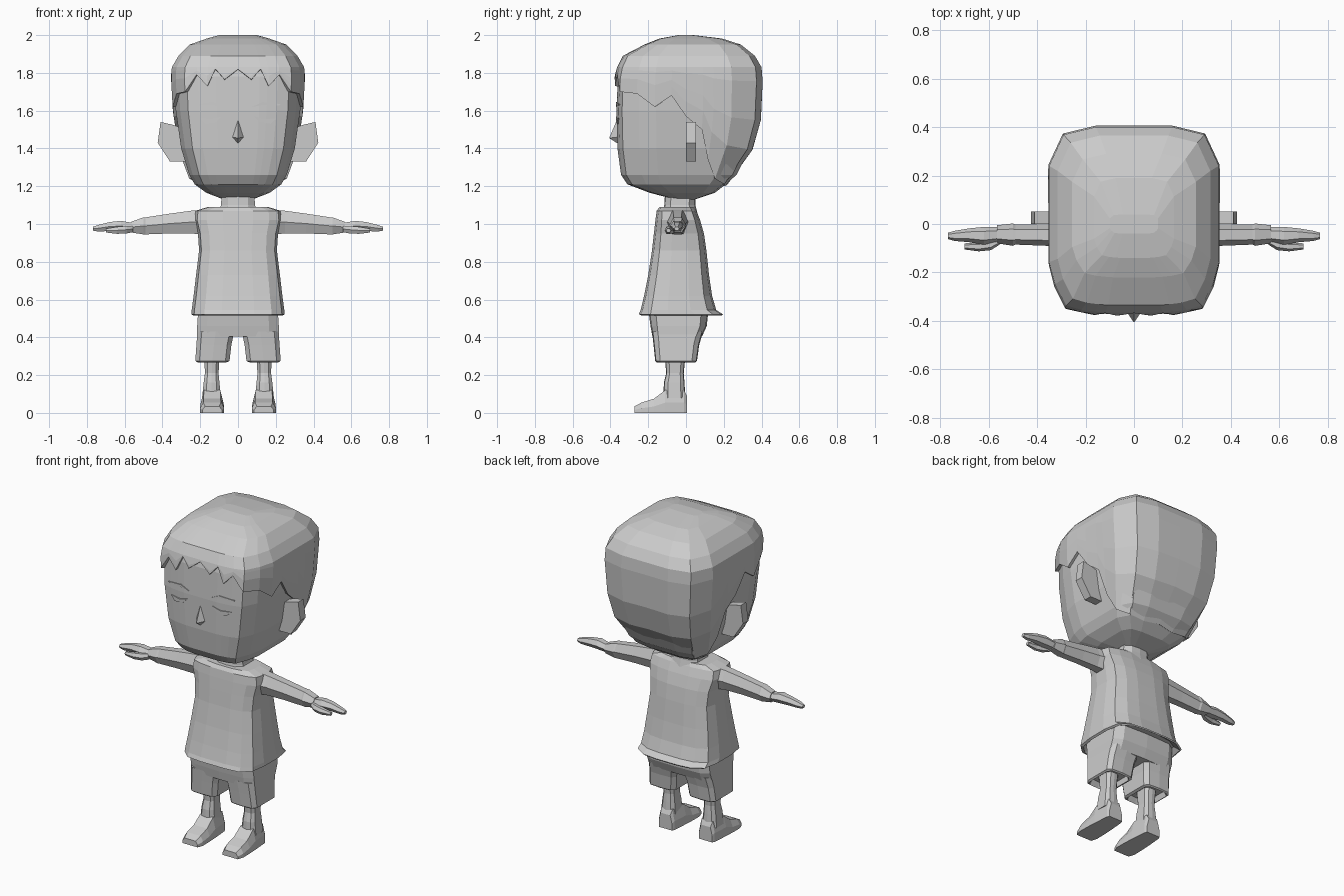
import bpy, bmesh
from mathutils import Vector

if "Cube" in bpy.data.objects:
    bpy.data.objects.remove(bpy.data.objects["Cube"])

mat = bpy.data.materials.new("plain grey")
mat.diffuse_color = (0.6, 0.6, 0.6, 1)
mat.use_nodes = True
mat.node_tree.nodes["Principled BSDF"].inputs["Base Color"].default_value = mat.diffuse_color


def finish(name, bm, mirror=False, solid=0):
    bmesh.ops.recalc_face_normals(bm, faces=bm.faces)
    me = bpy.data.meshes.new(name)
    bm.to_mesh(me)
    bm.free()
    me.materials.append(mat)
    ob = bpy.data.objects.new(name, me)
    bpy.context.collection.objects.link(ob)
    if solid:
        m = ob.modifiers.new("thickness", 'SOLIDIFY')
        m.thickness, m.offset = solid, -1
    if mirror:
        m = ob.modifiers.new("mirror", 'MIRROR')
        m.use_mirror_merge = False
    return ob


def loft(name, rings, caps=(True, True), **kw):
    """Skin a list of closed point rings that all have the same length."""
    bm = bmesh.new()
    vs = [[bm.verts.new(p) for p in r] for r in rings]
    n = len(rings[0])
    for a, b in zip(vs, vs[1:]):
        for i in range(n):
            j = (i + 1) % n
            bm.faces.new((a[i], a[j], b[j], b[i]))
    if caps[0]:
        bm.faces.new(vs[0])
    if caps[1]:
        bm.faces.new(vs[-1])
    return finish(name, bm, **kw)


def box_ring(z, x0, x1, y0, y1, c=0.2):
    """Horizontal rectangle with cut corners and a slightly bowed front and back."""
    w, d, m = (x1 - x0) * c, (y1 - y0) * c, (x0 + x1) / 2
    return [(x0 + w, y0 + d * .15, z), (m, y0, z), (x1 - w, y0 + d * .15, z),
            (x1, y0 + d, z), (x1, y1 - d, z), (x1 - w, y1 - d * .15, z),
            (m, y1, z), (x0 + w, y1 - d * .15, z), (x0, y1 - d, z), (x0, y0 + d, z)]


def limb_ring(x, y0, y1, z0, z1):
    """Six-sided section across an arm."""
    zm = (z0 + z1) / 2
    t = (y1 - y0) * .25
    return [(x, y0 + t, z0), (x, y1 - t, z0), (x, y1, zm),
            (x, y1 - t, z1), (x, y0 + t, z1), (x, y0, zm)]


# Head profile: height, half width, front, back
PROFILE = [(1.13, .08, -.06, .05), (1.165, .175, -.20, .16), (1.21, .24, -.325, .22),
           (1.26, .27, -.36, .28), (1.40, .315, -.38, .355), (1.60, .345, -.385, .41),
           (1.78, .355, -.378, .405), (1.83, .35, -.365, .40), (1.89, .315, -.335, .365),
           (1.95, .255, -.22, .29), (1.982, .165, -.14, .19), (2.0, .10, -.04, .04)]
# Half outline of the head (front to back) with the hairline height on each column
OUTLINE = [(0, -1, 1.86), (.2, -1, 1.765), (.34, -1, 1.82), (.46, -.99, 1.73),
           (.62, -.97, 1.79), (.80, -.92, 1.70), (.93, -.68, 1.69), (1, -.43, 1.62),
           (1, -.2, 1.68), (1, 0, 1.57), (1, .22, 1.50), (1, .36, 1.34), (1, .6, 1.24),
           (.83, .92, 1.21), (.45, 1, 1.20), (0, 1, 1.21)]
FULL = OUTLINE + [(-u, v, h) for u, v, h in OUTLINE[-2:0:-1]]


def head_point(u, v, z, s=1.0):
    for a, b in zip(PROFILE, PROFILE[1:]):
        if z <= b[0]:
            break
    t = (z - a[0]) / (b[0] - a[0])
    w, f, k = (a[i] + (b[i] - a[i]) * t for i in (1, 2, 3))
    return (u * w * s, (-f if v < 0 else k) * v * s, z)


# Face and skull
loft("head", [[head_point(u, v, p[0], .955) for u, v, h in FULL] for p in PROFILE[:-2]])

# Hair shell: columns run from the crown to the hairline
rings = [[head_point(u, v, p[0]) for u, v, h in FULL] for p in PROFILE[:-6:-1]]
for t in (.12, .45, .7, 1):
    rings.append([head_point(u, v, min(1.88, 1.83 + (h - 1.83) * t) if h < 1.83 else 1.829 - .01 * t)
                  for u, v, h in FULL])
loft("hair", rings, caps=(True, False), solid=.02)

# Ears
EAR = [(.30, 1.51), (.345, 1.525), (.41, 1.54), (.425, 1.43), (.36, 1.33), (.28, 1.33)]
loft("ear", [[(x, y, z) for x, z in EAR] for y in (.0, .052)], mirror=True)

# Nose
bm = bmesh.new()
base = [bm.verts.new(p) for p in ((0, -.362, 1.56), (.032, -.36, 1.46), (0, -.36, 1.425), (-.032, -.36, 1.46))]
tip = bm.verts.new((0, -.407, 1.455))
for i in range(4):
    bm.faces.new((base[i], base[(i + 1) % 4], tip))
bm.faces.new(base)
finish("nose", bm)


# Eyes and brows as thin plates following the face
def plate(name, pts):
    loft(name, [[(x, -.371 + max(0, x - .15) * .2 + d, z) for x, z in pts] for d in (0, .009)], mirror=True)


plate("eye", [(.085, 1.57), (.14, 1.555), (.205, 1.56), (.175, 1.53), (.115, 1.54)])
plate("eyebrow", [(.075, 1.62), (.13, 1.645), (.225, 1.635), (.22, 1.628), (.13, 1.63)])

# Neck
loft("neck", [box_ring(1.04, -.105, .105, -.13, .065), box_ring(1.10, -.09, .09, -.115, .05),
              box_ring(1.18, -.085, .085, -.11, .05)])


# Shirt, flaring to a recessed hem that dips at the back
def shirt_ring(z, w, y0, y1):
    d = y1 - y0
    half = [(0, y0), (.35, y0), (.72, y0 + .01), (.94, y0 + d * .14), (1, y0 + d * .36),
            (1, y0 + d * .66), (.93, y1 - d * .12), (.65, y1 - .01), (.3, y1), (0, y1)]
    return [(u * w, y, z) for u, y in half] + [(-u * w, y, z) for u, y in half[-2:0:-1]]


SHIRT = [(.545, .215, -.21, .15), (.515, .235, -.235, .19), (.522, .247, -.25, .195),
         (.545, .245, -.24, .16), (.62, .235, -.222, .138), (.73, .222, -.20, .122),
         (.86, .206, -.18, .108), (.95, .212, -.17, .095), (1.02, .23, -.162, .075),
         (1.07, .225, -.155, .055), (1.09, .16, -.14, .045)]
loft("shirt", [shirt_ring(*r) for r in SHIRT])

# Arms with a cuff at the wrist
ARM = [(.19, -.105, .02, .945, 1.075), (.25, -.095, .005, .95, 1.07), (.36, -.09, 0, .95, 1.055),
       (.49, -.085, -.003, .945, 1.035), (.50, -.09, .002, .945, 1.035), (.565, -.08, -.005, .955, 1.012)]
loft("arm", [limb_ring(*r) for r in ARM], mirror=True)

# Hands and thumbs
HAND = [(.555, -.075, -.012, .96, 1.005), (.62, -.085, -.012, .962, 1.017),
        (.68, -.075, -.018, .963, 1.01), (.74, -.07, -.028, .96, .995), (.768, -.062, -.036, .965, .985)]
loft("hand", [limb_ring(*r) for r in HAND], mirror=True)
THUMB = [(.555, -.085, -.05, .957, .99), (.59, -.108, -.06, .95, .99),
         (.64, -.113, -.075, .948, .985), (.70, -.105, -.08, .955, .975)]
loft("thumb", [limb_ring(*r) for r in THUMB], mirror=True)

# Shorts: hips and two legs with recessed openings
loft("shorts_hips", [box_ring(.405, -.216, .216, -.178, .085, .12),
                     box_ring(.46, -.216, .216, -.188, .11, .12),
                     box_ring(.55, -.21, .21, -.20, .12, .12)])
loft("shorts_leg", [box_ring(.30, .065, .205, -.14, .035, .12), box_ring(.268, .06, .215, -.155, .05, .12),
                    box_ring(.275, .045, .226, -.163, .058, .12), box_ring(.36, .035, .22, -.172, .07, .12),
                    box_ring(.43, .02, .215, -.18, .09, .12)], mirror=True)

# Legs
loft("leg", [box_ring(.08, .09, .19, -.12, -.003), box_ring(.16, .098, .182, -.117, -.008),
             box_ring(.21, .103, .175, -.105, -.012), box_ring(.33, .095, .18, -.115, -.0)], mirror=True)


# Shoes: sections from heel to toe (y, half width, top height)
def shoe_ring(y, w, h):
    c = .137
    return [(c - w, y, 0), (c + w, y, 0), (c + w, y, h * .45),
            (c + w * .72, y, h), (c - w * .72, y, h), (c - w, y, h * .45)]


SHOE = [(.005, .045, .09), (-.01, .052, .12), (-.11, .06, .12), (-.17, .063, .075),
        (-.235, .064, .055), (-.272, .052, .035)]
loft("shoe", [shoe_ring(*r) for r in SHOE], mirror=True)
